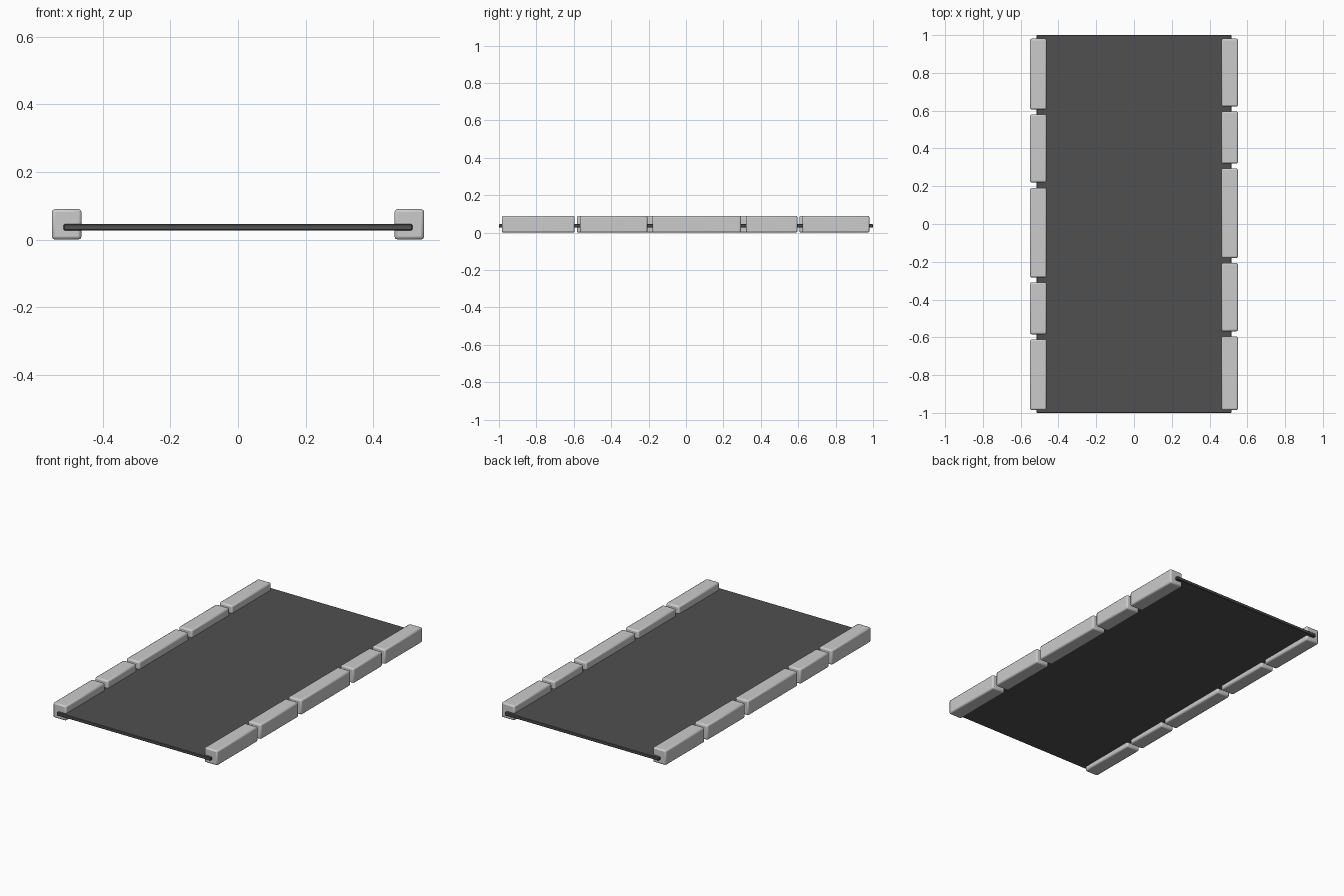
import bpy

if "Cube" in bpy.data.objects:
    bpy.data.objects.remove(bpy.data.objects["Cube"])

dark = bpy.data.materials.new("dark_surface")
dark.diffuse_color = (0.08, 0.08, 0.08, 1)
dark.use_nodes = True
dark.node_tree.nodes["Principled BSDF"].inputs["Base Color"].default_value = dark.diffuse_color


def box(name, x, y, z, bevel, segments):
    """Bevelled box spanning the given (min, max) ranges."""
    mid = [(a + b) / 2 for a, b in (x, y, z)]
    bpy.ops.mesh.primitive_cube_add(size=1, location=mid)
    ob = bpy.context.object
    ob.name = name
    ob.scale = [b - a for a, b in (x, y, z)]
    bpy.ops.object.transform_apply(location=False, rotation=False, scale=True)
    mod = ob.modifiers.new("bevel", 'BEVEL')
    mod.width = bevel
    mod.segments = segments
    return ob


# Road slab, running through the kerbs
slab = box("road_slab", (-0.516, 0.516), (-1, 1), (0.027, 0.046), 0.003, 1)
slab.data.materials.append(dark)

# Kerb stones of uneven length, with narrow gaps
kerbs = {
    "left": (-1, [(-0.985, -0.611), (-0.584, -0.309), (-0.283, 0.191),
                  (0.220, 0.580), (0.606, 0.981)]),
    "right": (1, [(-0.985, -0.595), (-0.568, -0.206), (-0.180, 0.294),
                  (0.320, 0.596), (0.622, 0.981)]),
}
for side, (s, spans) in kerbs.items():
    x = tuple(sorted((s * 0.463, s * 0.551)))
    for i, span in enumerate(spans):
        box(f"{side}_kerb_stone_{i + 1}", x, span, (0, 0.09), 0.009, 2)
        bpy.ops.object.shade_smooth_by_angle()
